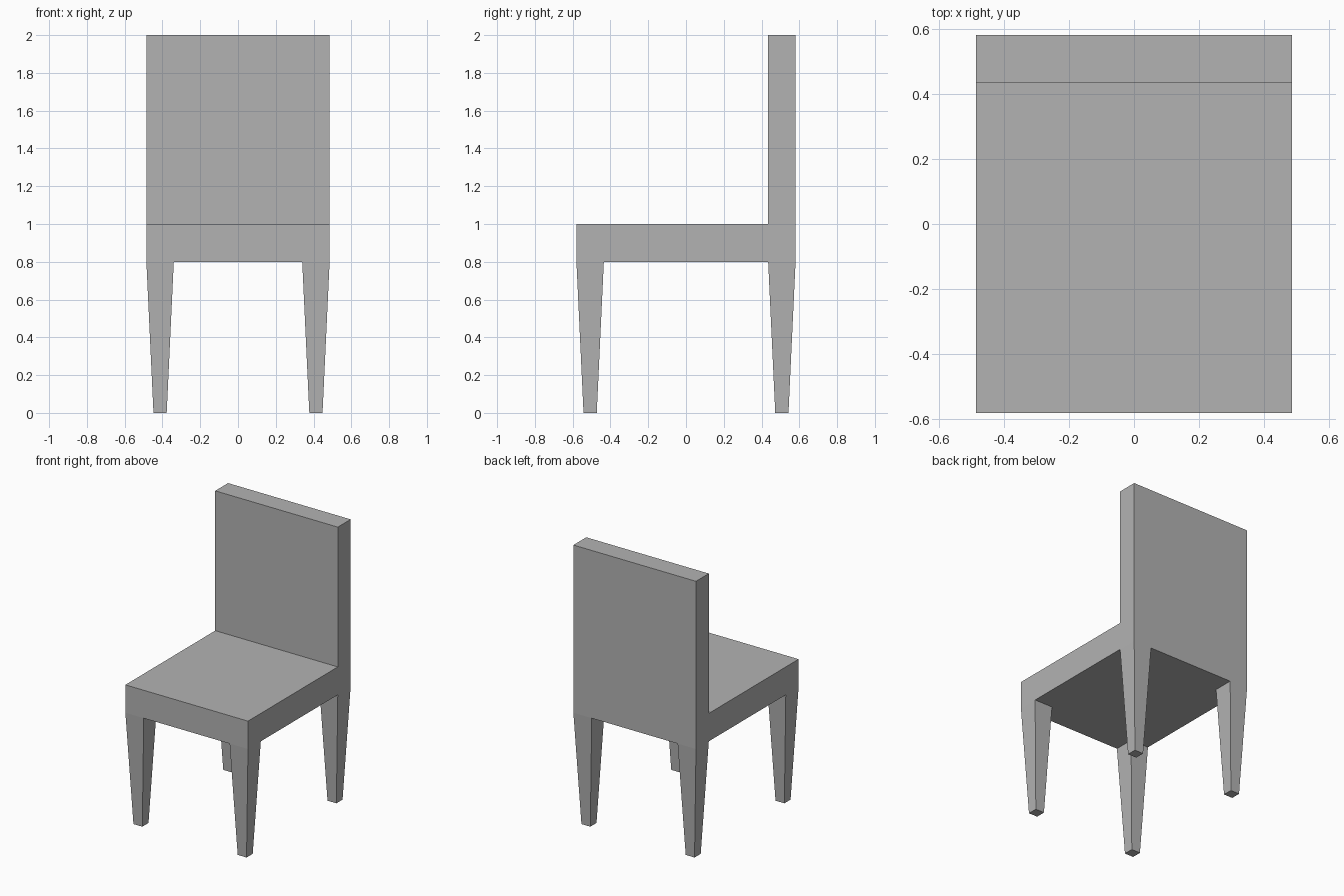
import bpy
import bmesh

if "Cube" in bpy.data.objects:
    bpy.data.objects.remove(bpy.data.objects["Cube"])

HALF_W, HALF_D = 0.485, 0.58
SEAT_BOTTOM, SEAT_TOP, HEIGHT = 0.8, 1.0, 2.0
THICK = 0.145          # backrest depth and leg width at the top
FOOT = 0.07            # leg width at the floor

grey = bpy.data.materials.new("plain_grey")
grey.use_nodes = True
colour = (0.45, 0.45, 0.45, 1)
grey.diffuse_color = colour
grey.node_tree.nodes["Principled BSDF"].inputs["Base Color"].default_value = colour


def finish(name, bm):
    bmesh.ops.recalc_face_normals(bm, faces=bm.faces[:])
    mesh = bpy.data.meshes.new(name)
    bm.to_mesh(mesh)
    bm.free()
    mesh.materials.append(grey)
    obj = bpy.data.objects.new(name, mesh)
    bpy.context.collection.objects.link(obj)
    return obj


# Seat and backrest: one L-shaped side profile extruded across the width
back_front = HALF_D - THICK
profile = [(-HALF_D, SEAT_BOTTOM), (HALF_D, SEAT_BOTTOM), (HALF_D, HEIGHT),
           (back_front, HEIGHT), (back_front, SEAT_TOP), (-HALF_D, SEAT_TOP)]
bm = bmesh.new()
side = bm.faces.new([bm.verts.new((-HALF_W, y, z)) for y, z in profile])
extruded = bmesh.ops.extrude_face_region(bm, geom=[side], use_keep_orig=True)["geom"]
bmesh.ops.translate(bm, vec=(2 * HALF_W, 0, 0),
                    verts=[v for v in extruded if isinstance(v, bmesh.types.BMVert)])
finish("seat_and_backrest", bm)


# Legs: square posts tapering evenly to the floor
def leg(name, sx, sy):
    bm = bmesh.new()
    bmesh.ops.create_cube(bm, size=1)
    for v in bm.verts:
        width = THICK if v.co.z > 0 else FOOT
        v.co.x = sx * (HALF_W - THICK / 2) + v.co.x * width
        v.co.y = sy * (HALF_D - THICK / 2) + v.co.y * width
        v.co.z = SEAT_BOTTOM if v.co.z > 0 else 0
    finish(name, bm)


for end, sy in (("front", -1), ("back", 1)):
    for flank, sx in (("left", 1), ("right", -1)):
        leg(f"{end}_{flank}_leg", sx, sy)
